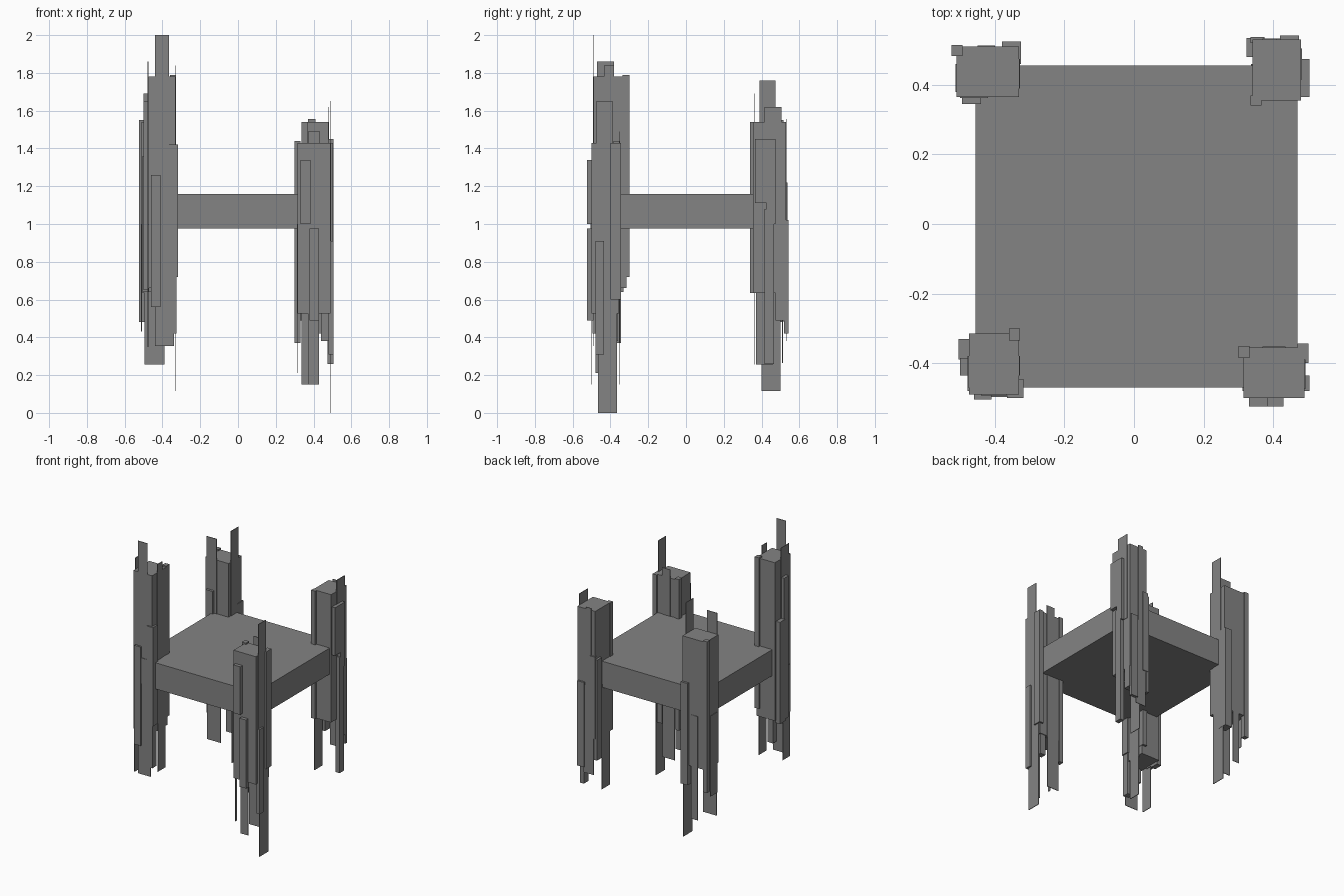
import bpy, bmesh

mat = bpy.data.materials.new("mid grey")
mat.diffuse_color = (0.23, 0.23, 0.23, 1)
T = 0.002  # half thickness of sheet planks


def build(name, boxes):
    """One object from axis-aligned boxes (x0, x1, y0, y1, z0, z1)."""
    bm = bmesh.new()
    for x0, x1, y0, y1, z0, z1 in boxes:
        vs = bmesh.ops.create_cube(bm, size=1)["verts"]
        for v in vs:
            v.co = (x1 if v.co.x > 0 else x0,
                    y1 if v.co.y > 0 else y0,
                    z1 if v.co.z > 0 else z0)
    me = bpy.data.meshes.new(name)
    bm.to_mesh(me)
    bm.free()
    me.materials.append(mat)
    bpy.context.collection.objects.link(bpy.data.objects.new(name, me))


def sx(x, y0, y1, z0, z1):
    """Thin upright sheet facing x."""
    return (x - T, x + T, y0, y1, z0, z1)


def sy(y, x0, x1, z0, z1):
    """Thin upright sheet facing y."""
    return (x0, x1, y - T, y + T, z0, z1)


# table slab
build("slab", [(-0.455, 0.47, -0.47, 0.455, 0.975, 1.16)])

# front left post: core, corner planks, sheets
build("front_left_post", [
    (-0.475, -0.33, -0.49, -0.315, 0.66, 1.78),
    (-0.36, -0.328, -0.335, -0.30, 0.72, 1.79),
    (-0.365, -0.317, -0.50, -0.445, 0.72, 1.42),
    (-0.365, -0.325, -0.495, -0.45, 0.42, 0.75),
    (-0.505, -0.47, -0.39, -0.33, 0.64, 1.36),
    (-0.50, -0.47, -0.435, -0.385, 0.65, 1.65),
    (-0.46, -0.41, -0.505, -0.48, 0.56, 1.26),
    (-0.41, -0.36, -0.497, -0.48, 1.0, 1.18),
    sy(-0.491, -0.44, -0.365, 1.0, 2.0),
    sy(-0.491, -0.44, -0.34, 0.355, 1.0),
    sx(-0.476, -0.47, -0.38, 1.0, 1.86),
    sx(-0.329, -0.435, -0.38, 1.0, 1.84),
    sx(-0.476, -0.48, -0.40, 0.35, 1.0),
    sx(-0.329, -0.43, -0.345, 0.37, 1.0)])

# front right post
build("front_right_post", [
    (0.315, 0.49, -0.50, -0.355, 0.525, 1.43),
    (0.30, 0.332, -0.385, -0.35, 0.37, 1.44),
    (0.33, 0.385, -0.525, -0.49, 1.0, 1.34),
    (0.378, 0.43, -0.525, -0.49, 0.49, 0.975),
    (0.47, 0.502, -0.40, -0.343, 0.60, 1.43),
    (0.48, 0.505, -0.48, -0.435, 0.31, 0.91),
    (0.44, 0.48, -0.40, -0.36, 0.38, 0.60),
    sx(0.491, -0.475, -0.39, 0.65, 1.65),
    sx(0.491, -0.465, -0.365, 0.0, 1.0),
    sx(0.314, -0.48, -0.46, 0.21, 1.0),
    sy(-0.501, 0.37, 0.43, 0.15, 0.8),
    sy(-0.354, 0.335, 0.43, 0.15, 1.0),
    sy(-0.354, 0.37, 0.435, 1.0, 1.49)])

# back right post
build("back_right_post", [
    (0.34, 0.48, 0.355, 0.53, 0.635, 1.54),
    (0.335, 0.367, 0.34, 0.37, 0.635, 1.54),
    (0.323, 0.345, 0.48, 0.535, 0.49, 1.2),
    (0.335, 0.375, 0.52, 0.538, 0.64, 1.22),
    (0.42, 0.475, 0.52, 0.542, 0.42, 1.02),
    (0.475, 0.505, 0.365, 0.425, 1.11, 1.45),
    (0.475, 0.505, 0.415, 0.465, 0.26, 1.08),
    (0.475, 0.505, 0.425, 0.475, 1.0, 1.45),
    (0.44, 0.48, 0.475, 0.525, 0.49, 0.8),
    sx(0.481, 0.415, 0.505, 1.0, 1.62),
    sx(0.339, 0.37, 0.46, 0.255, 1.0),
    sy(0.531, 0.37, 0.41, 1.0, 1.555),
    sy(0.531, 0.35, 0.43, 0.38, 1.0)])

# back left post
build("back_left_post", [
    (-0.51, -0.33, 0.365, 0.51, 0.635, 1.54),
    (-0.525, -0.493, 0.483, 0.515, 0.48, 1.55),
    (-0.38, -0.325, 0.46, 0.525, 0.50, 1.22),
    (-0.495, -0.44, 0.345, 0.37, 0.64, 1.32),
    sx(-0.329, 0.39, 0.475, 1.0, 1.76),
    sx(-0.329, 0.40, 0.50, 0.115, 1.0),
    sx(-0.511, 0.38, 0.46, 0.43, 1.0),
    sy(0.364, -0.50, -0.42, 1.0, 1.69),
    sy(0.364, -0.495, -0.39, 0.255, 1.0),
    sy(0.511, -0.45, -0.40, 0.265, 1.0)])
